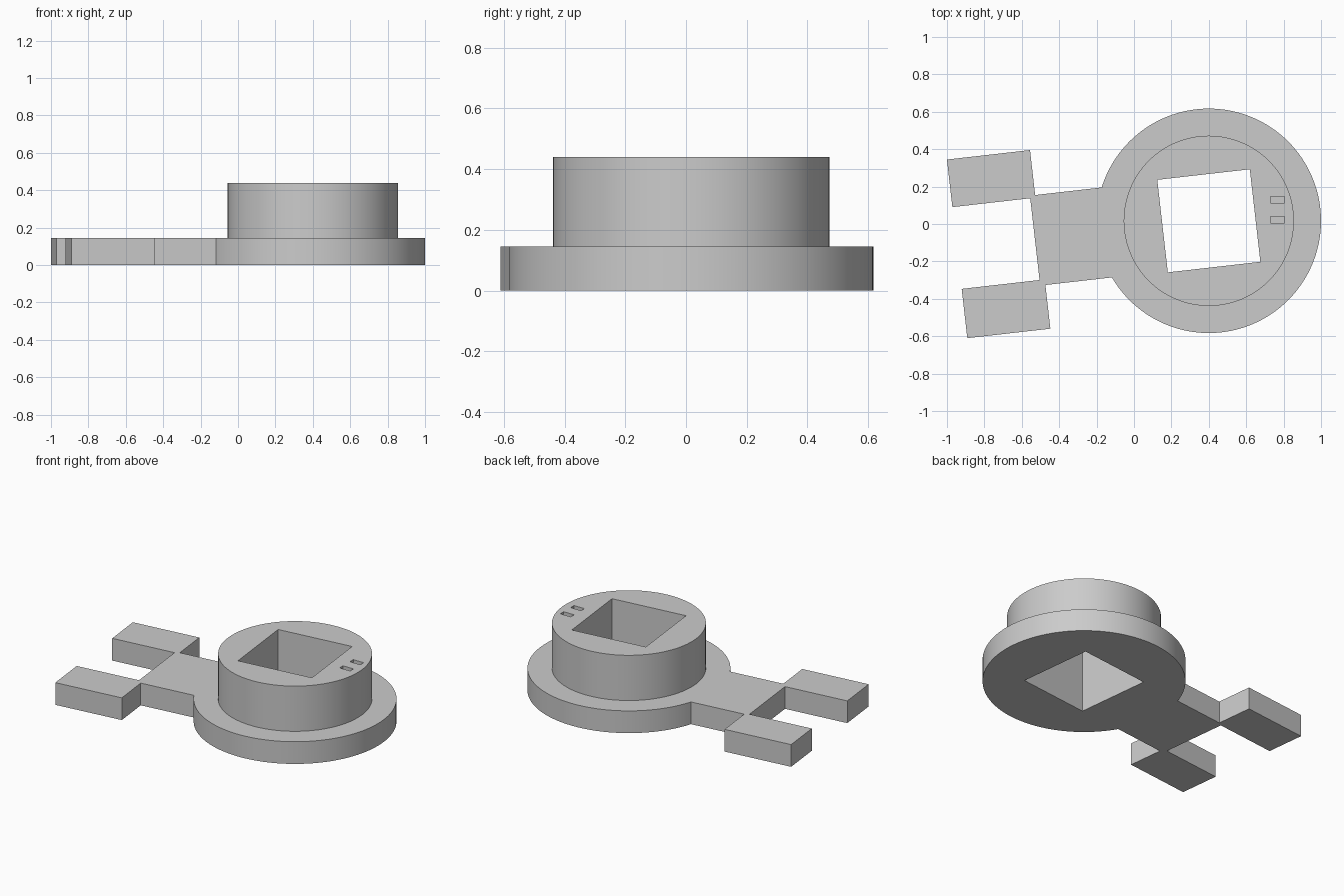
import bpy
import math
from mathutils import Matrix, Vector

cube = bpy.data.objects.get("Cube")
if cube:
    bpy.data.objects.remove(cube, do_unlink=True)

CENTRE = Vector((0.4, 0.017, 0))
TILT = math.radians(6.5)
BASE_TOP, HUB_TOP = 0.145, 0.44

grey = bpy.data.materials.new("plain grey")
grey.use_nodes = True
colour = (0.6, 0.6, 0.6, 1)
grey.diffuse_color = colour
grey.node_tree.nodes["Principled BSDF"].inputs["Base Color"].default_value = colour


def disc(name, radius, z0, z1):
    bpy.ops.mesh.primitive_cylinder_add(
        vertices=128, radius=radius, depth=z1 - z0,
        location=CENTRE + Vector((0, 0, (z0 + z1) / 2)))
    ob = bpy.context.object
    ob.name = name
    ob.data.materials.append(grey)
    return ob


def block(name, x, y, z, tilt=TILT):
    """Box with ranges measured from the disc centre, turned by tilt."""
    bpy.ops.mesh.primitive_cube_add(size=1)
    ob = bpy.context.object
    ob.name = name
    mid = Vector([(a + b) / 2 for a, b in (x, y, z)])
    size = [b - a for a, b in (x, y, z)]
    ob.data.transform(Matrix.Translation(CENTRE) @ Matrix.Rotation(tilt, 4, 'Z')
                      @ Matrix.Translation(mid) @ Matrix.Diagonal((*size, 1)))
    ob.data.materials.append(grey)
    return ob


def combine(target, tool, operation):
    tool.hide_render = True
    mod = target.modifiers.new(operation.title(), 'BOOLEAN')
    mod.operation, mod.solver, mod.object = operation, 'EXACT', tool
    bpy.ops.object.select_all(action='DESELECT')
    bpy.context.view_layer.objects.active = target
    target.select_set(True)
    bpy.ops.object.modifier_apply(modifier=mod.name)
    bpy.data.objects.remove(tool, do_unlink=True)


# Round base, hub and the arm with two tabs, fused into one body
body = disc("hub_and_arm", 0.6, 0, BASE_TOP)
slab = (0, BASE_TOP)
for part in (disc("hub", 0.455, 0.05, HUB_TOP),
             block("arm", (-0.935, -0.4), (-0.242, 0.242), slab),
             block("upper_tab", (-1.354, -0.907), (0.228, 0.484), slab),
             block("lower_tab", (-1.354, -0.907), (-0.477, -0.212), slab)):
    combine(body, part, 'UNION')

# Square hole through the middle
combine(body, block("square_cutter", (-0.249, 0.249), (-0.249, 0.249), (-0.1, 0.6)),
        'DIFFERENCE')

# Two shallow slots in the hub rim
for y in (0.005, 0.111):
    y -= CENTRE.y
    combine(body, block("slot_cutter", (0.33, 0.405), (y, y + 0.035),
                        (HUB_TOP - 0.03, 0.6), 0), 'DIFFERENCE')

bpy.ops.object.shade_smooth_by_angle(angle=math.radians(30))
